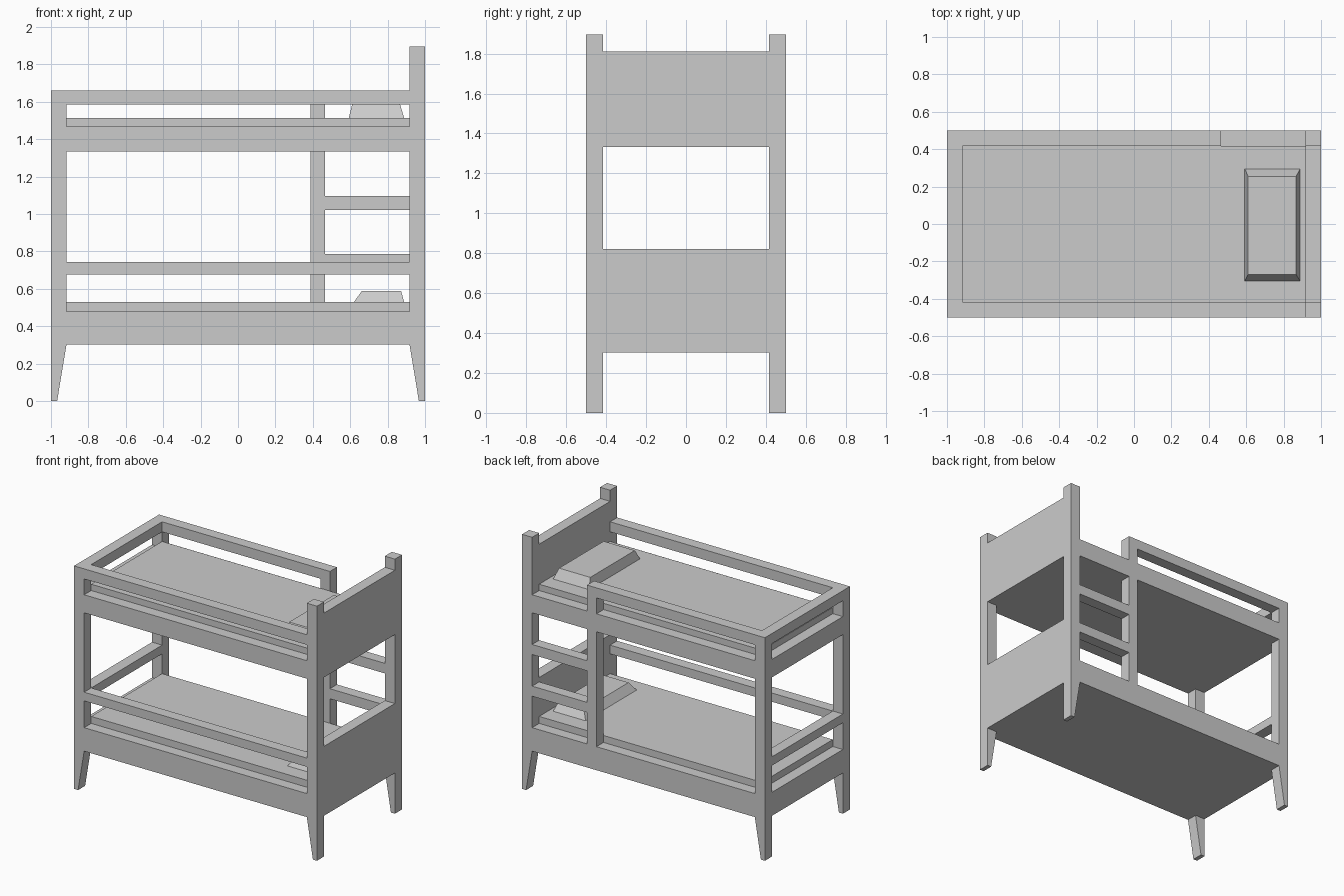
import bpy

if "Cube" in bpy.data.objects:
    bpy.data.objects.remove(bpy.data.objects["Cube"])

P = 0.917    # inner x of the posts
Q = 0.417    # inner y of the posts


def mesh_object(name, verts, faces):
    mesh = bpy.data.meshes.new(name)
    mesh.from_pydata(verts, [], faces)
    mesh.update()
    obj = bpy.data.objects.new(name, mesh)
    bpy.context.collection.objects.link(obj)
    return obj


def frustum(name, bottom, top, z0, z1):
    """Six-sided block; bottom and top are (x0, x1, y0, y1) rectangles."""
    verts = []
    for (x0, x1, y0, y1), z in ((bottom, z0), (top, z1)):
        verts += [(x0, y0, z), (x1, y0, z), (x1, y1, z), (x0, y1, z)]
    faces = [(3, 2, 1, 0), (4, 5, 6, 7)]
    faces += [(i, (i + 1) % 4, (i + 1) % 4 + 4, i + 4) for i in range(4)]
    return mesh_object(name, verts, faces)


def box(name, x0, x1, y0, y1, z0, z1):
    r = (x0, x1, y0, y1)
    return frustum(name, r, r, z0, z1)


# Corner posts with legs tapering on the inner side
for end, s, height in (("foot", -1, 1.66), ("head", 1, 1.895)):
    for side, y0, y1 in (("front", -0.5, -Q), ("back", Q, 0.5)):
        xs = sorted((s, s * P))
        foot = sorted((s, s * 0.967))
        box(f"{end}_{side}_post", *xs, y0, y1, 0.303, height)
        frustum(f"{end}_{side}_leg", (*foot, y0, y1), (*xs, y0, y1), 0, 0.303)

# Two bunks: base, mattress, end panels and guard rails
levels = (
    ("lower", 0.303, 0.478, 0.53, 0.82, 0.677, 0.742),
    ("upper", 1.333, 1.467, 1.514, 1.812, 1.585, 1.66),
)
for name, z0, z1, bed, panel, g0, g1 in levels:
    box(f"{name}_base", -P, P, -0.5, 0.5, z0, z1)
    box(f"{name}_mattress", -P, P, -Q, Q, z1, bed)
    box(f"{name}_headboard", P, 1, -Q, Q, z0, panel)
    box(f"{name}_foot_rail", -1, -P, -Q, Q, z0, z1)
    box(f"{name}_foot_guard", -1, -P, -Q, Q, g0, g1)
    box(f"{name}_front_guard", -P, P, -0.5, -Q, g0, g1)

# Back guard on the upper bunk stops at the ladder opening
box("upper_back_guard", -P, 0.387, Q, 0.5, 1.585, 1.66)

# Ladder upright (split by the upper base) and rungs
box("ladder_post_lower", 0.387, 0.465, Q, 0.5, 0.478, 1.333)
box("ladder_post_upper", 0.387, 0.465, Q, 0.5, 1.467, 1.66)
for i, top in enumerate((0.787, 1.097)):
    box(f"ladder_rung_{i + 1}", 0.465, P, Q, 0.5, top - 0.075, top)

# Pillows with sloped sides
frustum("upper_pillow", (0.592, 0.888, -0.305, 0.295),
        (0.61, 0.867, -0.27, 0.255), 1.514, 1.585)
frustum("lower_pillow", (0.62, 0.888, -0.305, 0.295),
        (0.662, 0.872, -0.27, 0.255), 0.53, 0.588)
